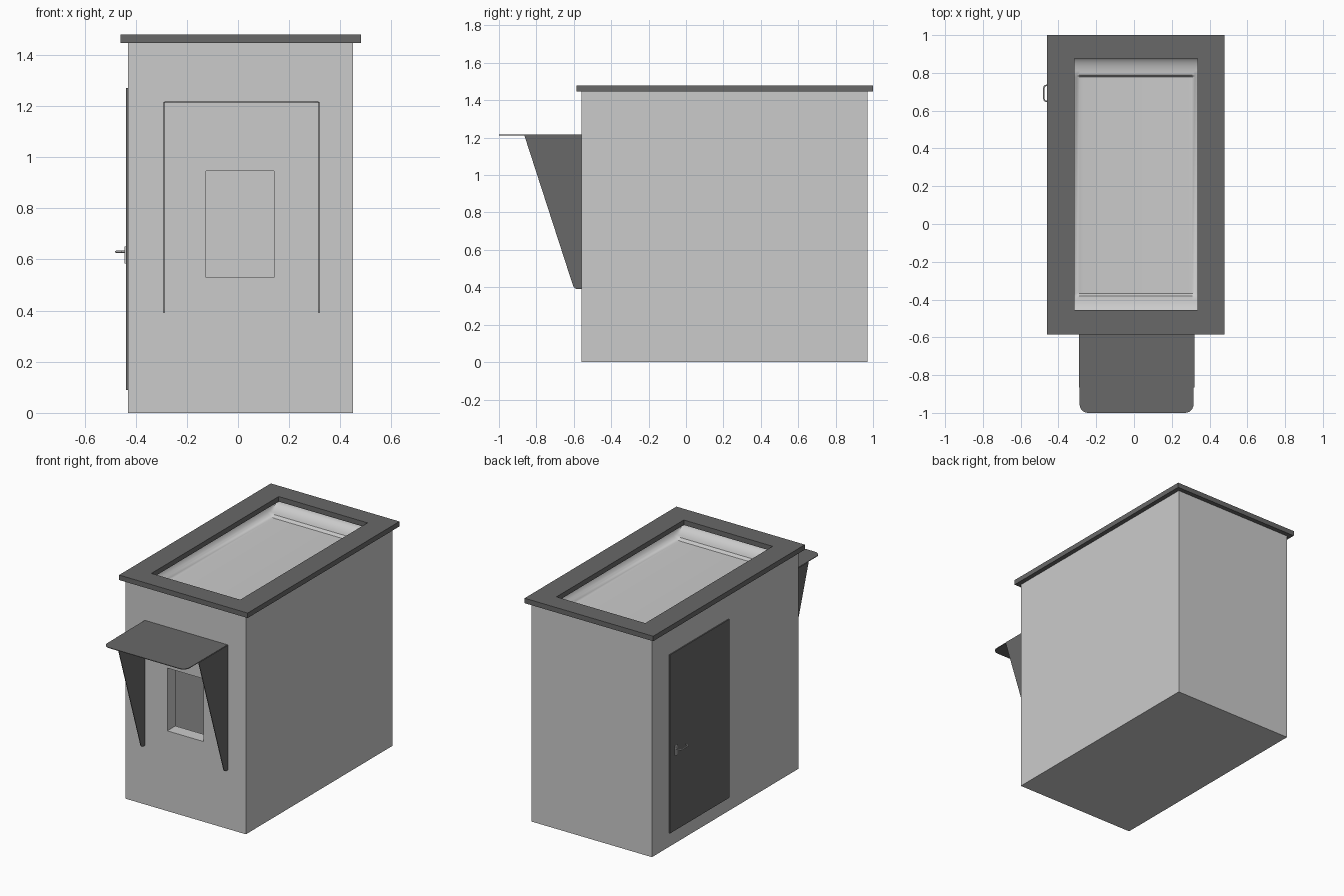
import bpy, bmesh, math
from mathutils import Vector

if "Cube" in bpy.data.objects:
    bpy.data.objects.remove(bpy.data.objects["Cube"])

dark = bpy.data.materials.new("dark_panel")
dark.diffuse_color = (0.14, 0.14, 0.14, 1)
dark.use_nodes = True
dark.node_tree.nodes["Principled BSDF"].inputs["Base Color"].default_value = dark.diffuse_color


def finish(name, bm, mat=None):
    bmesh.ops.recalc_face_normals(bm, faces=bm.faces)
    me = bpy.data.meshes.new(name)
    bm.to_mesh(me)
    bm.free()
    ob = bpy.data.objects.new(name, me)
    bpy.context.collection.objects.link(ob)
    if mat:
        me.materials.append(mat)
    return ob


def box(name, lo, hi, mat=None):
    bm = bmesh.new()
    bmesh.ops.create_cube(bm, size=1)
    for v in bm.verts:
        v.co = Vector([lo[i] + (v.co[i] + 0.5) * (hi[i] - lo[i]) for i in range(3)])
    return finish(name, bm, mat)


def plate(name, pts, direction, mat=None):
    """Extrude a flat outline along a vector."""
    bm = bmesh.new()
    f = bm.faces.new([bm.verts.new(p) for p in pts])
    ret = bmesh.ops.extrude_face_region(bm, geom=[f])
    vs = [g for g in ret["geom"] if isinstance(g, bmesh.types.BMVert)]
    bmesh.ops.translate(bm, verts=vs, vec=direction)
    return finish(name, bm, mat)


def cut(ob, cutter):
    m = ob.modifiers.new("cut", "BOOLEAN")
    m.operation, m.solver, m.object = "DIFFERENCE", "EXACT", cutter
    bpy.context.view_layer.objects.active = ob
    bpy.ops.object.modifier_apply(modifier="cut")
    bpy.data.objects.remove(cutter)


def arc(cx, cy, r, a0, a1, n=6):
    return [(cx + r * math.cos(math.radians(a0 + (a1 - a0) * i / n)),
             cy + r * math.sin(math.radians(a0 + (a1 - a0) * i / n))) for i in range(n + 1)]


# hollow booth walls with a front window
walls = box("booth_walls", (-0.43, -0.56, 0), (0.45, 0.97, 1.45))
cut(walls, box("room_cutter", (-0.345, -0.475, 0.01), (0.365, 0.885, 1.6)))
cut(walls, box("window_cutter", (-0.125, -0.7, 0.53), (0.14, -0.4, 0.945)))

# overhanging roof frame with an open centre
roof = box("roof_frame", (-0.46, -0.585, 1.447), (0.48, 1.0, 1.48), dark)
cut(roof, box("roof_cutter", (-0.315, -0.455, 1.3), (0.335, 0.875, 1.6)))

# roof tray: coved sides, coved ends and a small step at each end
FLOOR, SHELF, TOP = 1.383, 1.40, 1.448


def cove(w, base, n=7):
    return [(w * (1 - math.cos(a)), base + (TOP - base) * (1 - math.sin(a)))
            for a in [math.pi / 2 * i / n for i in range(n + 1)]]


def span(half, lo, hi):
    return [(lo + d, z) for d, z in half] + [(hi - d, z) for d, z in reversed(half)]


xs = span(cove(0.075, FLOOR), -0.345, 0.365)
ys = span(cove(0.095, SHELF) + [(0.108, FLOOR)], -0.475, 0.885)
bm = bmesh.new()
grid = [[bm.verts.new((x, y, max(zx, zy))) for y, zy in ys] for x, zx in xs]
for i in range(len(xs) - 1):
    for j in range(len(ys) - 1):
        bm.faces.new((grid[i][j], grid[i + 1][j], grid[i + 1][j + 1], grid[i][j + 1]))
tray = finish("roof_tray", bm)
if tray.data.polygons[len(tray.data.polygons) // 2].normal.z < 0:
    tray.data.flip_normals()
solid = tray.modifiers.new("thickness", "SOLIDIFY")
solid.thickness, solid.offset = 0.01, -1
bpy.ops.object.select_all(action="DESELECT")
tray.select_set(True)
bpy.context.view_layer.objects.active = tray
bpy.ops.object.shade_smooth_by_angle(angle=math.radians(35))

# awning top with rounded front corners
x0, x1, r = -0.288, 0.315, 0.045
outline = ([(x0, -0.56)] + arc(x0 + r, -1 + r, r, 180, 270)
           + arc(x1 - r, -1 + r, r, 270, 360) + [(x1, -0.56)])
plate("awning_top", [(x, y, 1.213) for x, y in outline], (0, 0, 0.004), dark)

# tapered awning cheeks
cheek = ([(-0.56, 1.215), (-0.865, 1.215)] + arc(-0.576, 0.42, 0.03, 197, 270) + [(-0.56, 0.39)])
for side, x in (("left", -0.292), ("right", 0.315)):
    plate(f"awning_{side}_cheek", [(x, y, z) for y, z in cheek], (0.004, 0, 0), dark)

# side door
box("door", (-0.437, 0.17, 0.09), (-0.425, 0.79, 1.27), dark)

# door handle: back plate and bent lever
box("handle_plate", (-0.443, 0.718, 0.585), (-0.436, 0.738, 0.65))
path = ([(-0.438, 0.732)] + arc(-0.463, 0.72, 0.014, 90, 180, 4)
        + arc(-0.463, 0.664, 0.014, 180, 270, 4) + [(-0.455, 0.65)])
cu = bpy.data.curves.new("door_handle", "CURVE")
cu.dimensions = "3D"
cu.bevel_depth, cu.bevel_resolution, cu.use_fill_caps = 0.004, 2, True
sp = cu.splines.new("POLY")
sp.points.add(len(path) - 1)
for p, (x, y) in zip(sp.points, path):
    p.co = (x, y, 0.63, 1)
bpy.context.collection.objects.link(bpy.data.objects.new("door_handle", cu))
